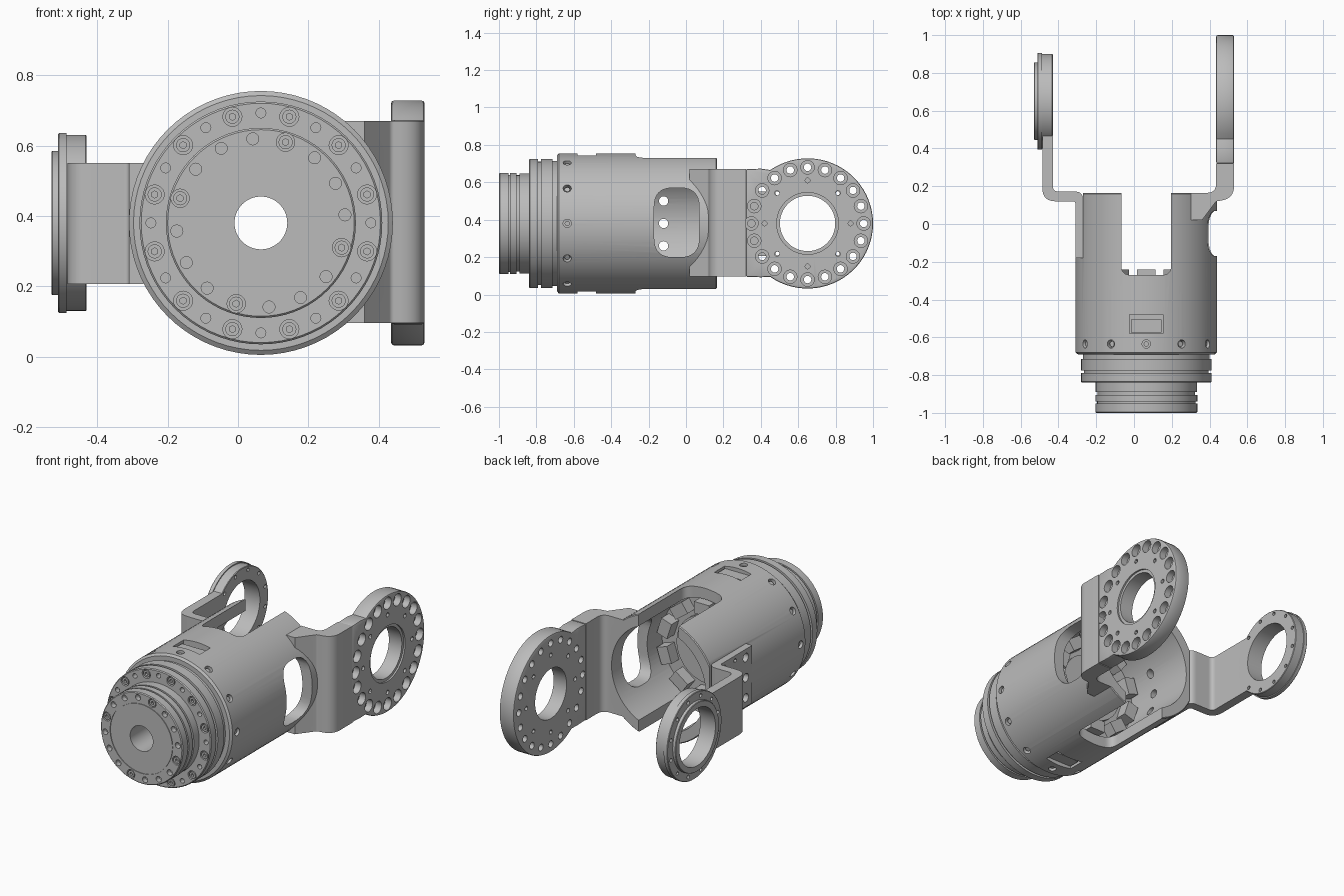
import bpy, bmesh, math
from mathutils import Vector, Matrix

old = bpy.data.objects.get("Cube")
if old:
    bpy.data.objects.remove(old, do_unlink=True)

grey = bpy.data.materials.new("machined grey")
grey.use_nodes = True
grey.diffuse_color = (0.5, 0.5, 0.5, 1)
grey.node_tree.nodes["Principled BSDF"].inputs["Base Color"].default_value = (0.5, 0.5, 0.5, 1)

CX, CZ = 0.065, 0.38          # main barrel axis
JOINT_Y = 0.65                # pivot of both arms
AXES = {"x": Vector((1, 0, 0)), "y": Vector((0, 1, 0)), "z": Vector((0, 0, 1))}


def finish(name, bm):
    bmesh.ops.recalc_face_normals(bm, faces=bm.faces)
    me = bpy.data.meshes.new(name)
    bm.to_mesh(me)
    bm.free()
    me.materials.append(grey)
    ob = bpy.data.objects.new(name, me)
    bpy.context.collection.objects.link(ob)
    return ob


def place(axis, u, v, h):
    return {"x": (h, u, v), "y": (u, h, v), "z": (u, v, h)}[axis]


def fillet(corners, n=8):
    """Round each (u, v, radius) corner of a polygon."""
    out = []
    for i, (u, v, r) in enumerate(corners):
        p = Vector((u, v))
        if not r:
            out.append(p)
            continue
        a = (Vector(corners[i - 1][:2]) - p).normalized()
        b = (Vector(corners[(i + 1) % len(corners)][:2]) - p).normalized()
        d = r / math.tan(a.angle(b) / 2)
        for k in range(n + 1):
            t = k / n
            out.append(p + a * d * (1 - t) ** 2 + b * d * t ** 2)
    return out


def prism(name, pts, axis, lo, hi):
    bm = bmesh.new()
    face = bm.faces.new([bm.verts.new(place(axis, p[0], p[1], lo)) for p in pts])
    ext = bmesh.ops.extrude_face_region(bm, geom=[face])
    verts = [g for g in ext["geom"] if isinstance(g, bmesh.types.BMVert)]
    bmesh.ops.translate(bm, verts=verts, vec=AXES[axis] * (hi - lo))
    return finish(name, bm)


def box(name, x, y, z):
    return prism(name, [(x[0], y[0]), (x[1], y[0]), (x[1], y[1]), (x[0], y[1])], "z", *z)


def lathe(name, profile, axis, cu, cv, n=72):
    """Revolve a closed (radius, height) loop about an axis."""
    bm = bmesh.new()
    rings = []
    for i in range(n):
        a = math.tau * i / n
        rings.append([bm.verts.new(place(axis, cu + r * math.cos(a), cv + r * math.sin(a), h))
                      for r, h in profile])
    m = len(profile)
    for i in range(n):
        s, t = rings[i], rings[(i + 1) % n]
        for j in range(m):
            bm.faces.new((s[j], s[(j + 1) % m], t[(j + 1) % m], t[j]))
    return finish(name, bm)


def rods(name, spots, r, depth, n=20):
    """Cylinders of one size, given as (centre, direction)."""
    bm = bmesh.new()
    for c, d in spots:
        mat = Matrix.Translation(c) @ Vector(d).to_track_quat("Z", "Y").to_matrix().to_4x4()
        bmesh.ops.create_cone(bm, cap_ends=True, segments=n, radius1=r, radius2=r,
                              depth=depth, matrix=mat)
    return finish(name, bm)


def ring(axis, cu, cv, h, r, count, start=0, skip=None):
    """Evenly spaced spots on a bolt circle."""
    return [(Vector(place(axis, cu + r * math.cos(a), cv + r * math.sin(a), h)), AXES[axis])
            for k in range(count) if not (skip and k % skip == 0)
            for a in [math.radians(start) + math.tau * k / count]]


def cut(ob, cutter, keep=False):
    mod = ob.modifiers.new("cut", "BOOLEAN")
    mod.operation, mod.solver, mod.object = "DIFFERENCE", "EXACT", cutter
    bpy.context.view_layer.objects.active = ob
    bpy.ops.object.modifier_apply(modifier=mod.name)
    if not keep:
        bpy.data.objects.remove(cutter, do_unlink=True)


def soften(ob, width):
    mod = ob.modifiers.new("edges", "BEVEL")
    mod.width, mod.segments, mod.limit_method = width, 2, "ANGLE"
    mod.angle_limit = math.radians(50)
    bpy.context.view_layer.objects.active = ob
    bpy.ops.object.modifier_apply(modifier=mod.name)


# Barrel housing with a fork slot, side window, flat and pockets
barrel = lathe("barrel", [(.31, -.69), (.362, -.69), (.375, -.68), (.375, .16), (.37, .165),
                          (.31, .165)], "y", CX, CZ)
slot = fillet([(CX - .132, .5, 0), (CX - .132, -.27, .05), (CX + .132, -.27, .05), (CX + .132, .5, 0)])
cut(barrel, prism("slot_cutter", slot, "z", -.2, 1))
cut(barrel, box("flat_cutter", (-.6, -.269), (-.18, .4), (-.2, 1)))
window = prism("window_cutter", fillet([(-.17, .2, .1), (.07, .2, .1), (.07, .57, .1), (-.17, .57, .1)]),
               "x", .2, .7)
cut(barrel, window, keep=True)
for side, name in ((1, "top"), (-1, "bottom")):
    z = sorted((CZ + side * .335, CZ + side * .45))
    cut(barrel, box("pocket_cutter", (CX - .088, CX + .088), (-.58, -.48), z))
    z = sorted((CZ + side * .32, CZ + side * .355))
    box(name + "_pocket_plate", (CX - .08, CX + .08), (-.575, -.505), z)
radial = []
for k in range(12):
    d = Vector((math.cos(k * math.pi / 6), 0, math.sin(k * math.pi / 6)))
    radial.append((Vector((CX, -.635, CZ)) + d * .37, d))
cut(barrel, rods("radial_cutter", radial, .022, .06))
radial_screws = rods("radial_screws", [(c - d * .022, d) for c, d in radial], .014, .03, 12)

# Stepped actuator core with grooves and a through bore
core = lathe("actuator_core", [
    (.075, -1), (.203, -1), (.203, -.996), (.207, -.996), (.207, -1), (.265, -1), (.27, -.995),
    (.27, -.95), (.26, -.95), (.26, -.94), (.27, -.94), (.27, -.905), (.258, -.905), (.258, -.89),
    (.268, -.89), (.268, -.84), (.34, -.84), (.345, -.835), (.345, -.79), (.33, -.79), (.33, -.775),
    (.345, -.775), (.345, -.715), (.335, -.715), (.335, -.69), (.31, -.69), (.31, -.31),
    (.2, -.31), (.2, -.29), (.075, -.29)], "y", CX, CZ)
flange_bolts = ring("y", CX, CZ, -.84, .3125, 12, 15)
face_bolts = ring("y", CX, CZ, -1, .24, 4, 73)
cut(core, rods("flange_bolt_cutter", flange_bolts, .027, .05))
cut(core, rods("flange_hole_cutter", ring("y", CX, CZ, -.84, .3125, 12), .014, .06))
cut(core, rods("face_bolt_cutter", face_bolts, .026, .05))
cut(core, rods("face_hole_cutter", ring("y", CX, CZ, -1, .24, 16, 73, skip=4), .017, .06))
down = Vector((0, .016, 0))
flange_screws = rods("flange_screws", [(c + down, d) for c, d in flange_bolts], .02, .028)
face_screws = rods("face_screws", [(c + down, d) for c, d in face_bolts], .02, .028)
cut(flange_screws, rods("socket_cutter", flange_bolts, .01, .03, 6))
cut(face_screws, rods("socket_cutter", face_bolts, .01, .03, 6))

# Rear blocks inside the barrel
bm = bmesh.new()
for k in range(10):
    m = (Matrix.Translation((CX, -.28, CZ)) @ Matrix.Rotation(math.tau * (k + .5) / 10, 4, "Y")
         @ Matrix.Translation((.26, 0, 0)) @ Matrix.Diagonal((.07, .08, .1, 1)))
    bmesh.ops.create_cube(bm, size=1, matrix=m)
finish("rear_blocks", bm)

# Wide arm: elbow flaring out of the barrel, then a round-ended plate
elbow = prism("wide_arm_elbow", fillet([
    (.3, .165, 0), (.435, .165, .05), (.435, .32, 0), (.53, .32, 0), (.53, .135, .08),
    (.435, .12, .02), (.36, .02, 0), (.3, .02, 0)]), "z", .095, .67)
cut(elbow, lathe("bore_cutter", [(.001, -.5), (.31, -.5), (.31, .3), (.001, .3)], "y", CX, CZ))
cut(elbow, window)

end = math.pi - math.asin(.2875 / .35)
outline = [(.32, .67), (.32, .095), (.4, .092)]
for k in range(49):
    a = -end + 2 * end * k / 48
    outline.append((JOINT_Y + .35 * math.cos(a), CZ + .348 * math.sin(a)))
outline.append((.4, .673))
plate = prism("wide_arm_plate", outline, "x", .435, .53)
soften(plate, .008)
cut(plate, rods("joint_cutter", [(Vector((.48, JOINT_Y, CZ)), AXES["x"])], .148, .3, 64))
cut(plate, rods("rim_cutter", [(Vector((.53, JOINT_Y, CZ)), AXES["x"])], .165, .02, 64))
cut(plate, rods("bolt_cutter", ring("x", JOINT_Y, CZ, .48, .3, 20), .02, .3))
cut(plate, rods("counterbore_cutter", ring("x", JOINT_Y, CZ, .53, .3, 20), .036, .08))
cut(plate, rods("pin_cutter", ring("x", JOINT_Y, CZ, .48, .23, 8), .013, .3, 12))

# Narrow arm: stepped sheet bracket bolted to the barrel flat
bracket = prism("narrow_arm_bracket", fillet([
    (-.31, -.18, 0), (-.269, -.18, 0), (-.269, .172, .045), (-.43, .172, .03), (-.43, .475, 0),
    (-.485, .475, 0), (-.485, .12, .07), (-.31, .12, .015)]), "z", .207, .55)
holes = rods("mount_cutter", [(Vector((-.25, -.12, CZ + .12 * k)), AXES["x"]) for k in (-1, 0, 1)],
             .025, .2)
cut(barrel, holes, keep=True)
cut(bracket, holes)
cut(bracket, rods("small_cutter", [(Vector((-.29, y, CZ + .14 * k)), AXES["x"])
                                   for y in (-.02, .08) for k in (-1, 1)], .012, .1, 12))

# Bearing ring at the end of the narrow arm
bearing = lathe("bearing_ring", [
    (.17, -.43), (.247, -.43), (.25, -.433), (.25, -.487), (.256, -.487), (.256, -.508), (.253, -.511),
    (.205, -.511), (.205, -.527), (.202, -.53), (.17, -.53)], "x", JOINT_Y, CZ)
cut(bearing, rods("ring_hole_cutter", ring("x", JOINT_Y, CZ, -.48, .228, 12, 15), .011, .3, 12))

# Smooth the round surfaces while keeping machined edges crisp
bpy.ops.object.select_all(action="DESELECT")
for ob in bpy.context.scene.objects:
    if ob.type == "MESH" and ob.data.materials and ob.data.materials[0] == grey:
        ob.select_set(True)
        bpy.context.view_layer.objects.active = ob
bpy.ops.object.shade_smooth_by_angle(angle=math.radians(30))
